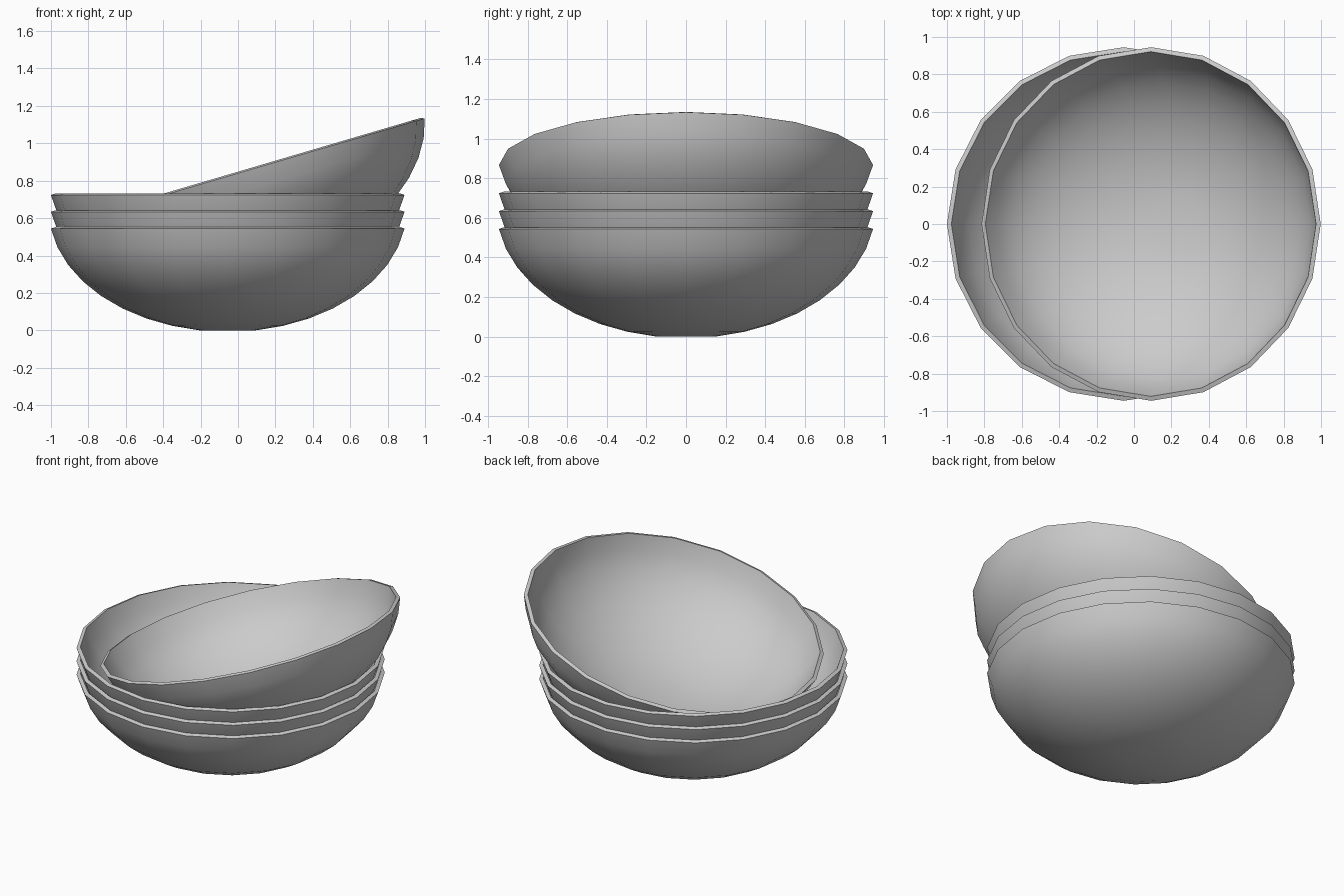
import bpy, bmesh
from math import sin, cos, pi, radians

if "Cube" in bpy.data.objects:
    bpy.data.objects.remove(bpy.data.objects["Cube"])

SIDES = 20
A, B = 0.957, 0.654          # ellipsoid radii the bowl is cut from
STEP = radians(9)

def make_bowl(name, loc, tilt=0.0):
    # outer shell: squashed sphere cap with a flat foot
    bm = bmesh.new()
    rings = []
    for k in range(1, 10):
        r = A * sin(k * STEP)
        z = B * (cos(STEP) - cos(k * STEP))
        rings.append([bm.verts.new((r * cos(2 * pi * i / SIDES),
                                    r * sin(2 * pi * i / SIDES), z))
                      for i in range(SIDES)])
    for lo, hi in zip(rings, rings[1:]):
        for i in range(SIDES):
            j = (i + 1) % SIDES
            bm.faces.new((lo[i], lo[j], hi[j], hi[i]))
    bm.faces.new(rings[0][::-1])
    me = bpy.data.meshes.new(name)
    bm.to_mesh(me)
    bm.free()
    ob = bpy.data.objects.new(name, me)
    bpy.context.collection.objects.link(ob)
    ob.location = loc
    ob.rotation_euler = (0, tilt, 0)
    # wall thickness grows inwards
    mod = ob.modifiers.new("wall", 'SOLIDIFY')
    mod.thickness = 0.025
    mod.offset = -1
    bpy.context.view_layer.objects.active = ob
    ob.select_set(True)
    bpy.ops.object.modifier_apply(modifier=mod.name)
    bpy.ops.object.shade_smooth_by_angle(angle=radians(35))
    ob.select_set(False)
    return ob

# three nested bowls
for n, label in enumerate(("bottom", "middle", "upper")):
    make_bowl(label + "_bowl", (-0.055, 0, 0.09 * n))

# loose bowl resting at an angle on top
make_bowl("tilted_bowl", (0.245, 0, 0.345), -radians(16.4))
